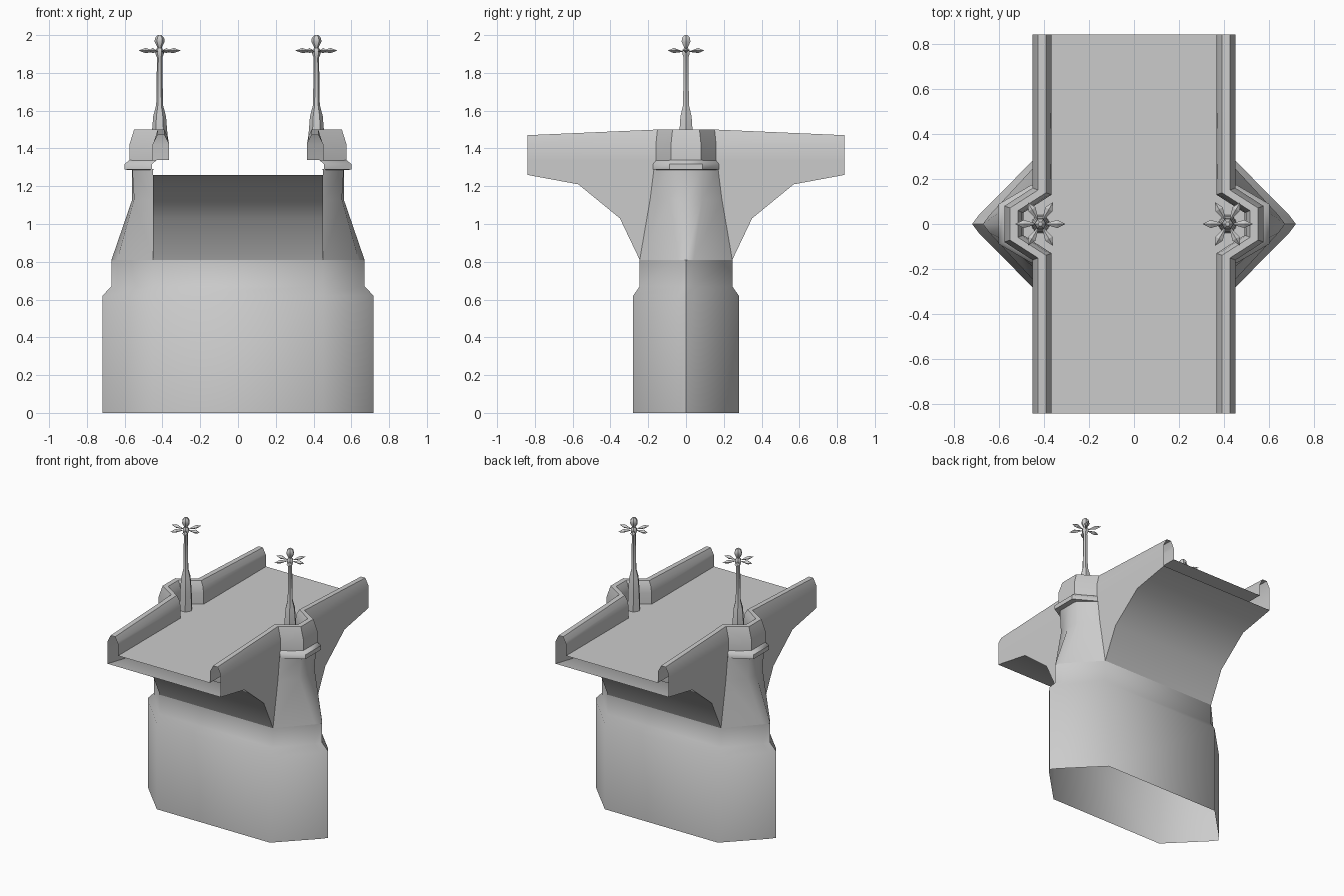
import bpy, bmesh
from math import cos, sin, pi, radians

if "Cube" in bpy.data.objects:
    bpy.data.objects.remove(bpy.data.objects["Cube"])


def make(name, verts, faces, angle=40):
    me = bpy.data.meshes.new(name)
    me.from_pydata(verts, [], faces)
    bm = bmesh.new()
    bm.from_mesh(me)
    bmesh.ops.recalc_face_normals(bm, faces=bm.faces)
    bm.to_mesh(me)
    bm.free()
    ob = bpy.data.objects.new(name, me)
    bpy.context.collection.objects.link(ob)
    bpy.ops.object.select_all(action='DESELECT')
    ob.select_set(True)
    bpy.context.view_layer.objects.active = ob
    if angle:
        bpy.ops.object.shade_smooth_by_angle(angle=radians(angle))
    return ob


def loft(name, rows, closed=False, angle=40, caps=False):
    n = len(rows[0])
    verts = [p for r in rows for p in r]
    faces = []
    for i in range(len(rows) - 1):
        for j in range(n if closed else n - 1):
            k = (j + 1) % n
            faces.append((i*n + j, i*n + k, (i+1)*n + k, (i+1)*n + j))
    if caps:
        faces += [tuple(range(n)), tuple(range(len(verts) - n, len(verts)))]
    return make(name, verts, faces, angle)


# Pier shaft with pointed ends
def pier_ring(z, w, tip):
    half = [(.45, -w), (tip - .03, -.04), (tip, 0), (tip - .03, .04), (.45, w)]
    return [(x, y, z) for x, y in half] + [(-x, -y, z) for x, y in half]


loft("pier_shaft", [pier_ring(0, .28, .718), pier_ring(.62, .28, .718),
                    pier_ring(.67, .245, .67), pier_ring(.81, .245, .67)],
     closed=True, angle=55)

# Curved undersides of the span
arch = [(.245, .81), (.35, 1.03), (.57, 1.21), (.84, 1.26)]
for d, side in ((-1, "front"), (1, "back")):
    loft("arch_" + side, [[(-.45, d*y, z), (.45, d*y, z)] for y, z in arch], angle=50)

# Flat road deck, widened into the lamp bays
q = [(.365, -.84), (.365, -.13), (.49, -.05), (.49, .05), (.365, .13), (.365, .84)]
loft("road_deck", [[(-x, y, 1.34), (0, y, 1.34), (x, y, 1.34)] for x, y in q])

STATIONS = [(-.84, 0), (-.13, 0), (-.05, .125), (.05, .125), (.13, 0), (.84, 0)]
PARAPET = [(.45, 1.335), (.45, 1.42), (.425, 1.50), (.39, 1.50),
           (.372, 1.465), (.365, 1.42), (.365, 1.34)]
LEDGE = [(.44, 1.285), (.475, 1.288), (.475, 1.318), (.45, 1.338)]


def sweep(name, s, stations, profile):
    # Follow the bay outline with widened bends on the outer side
    rows = []
    for y, o in stations:
        row = []
        for x, z in profile:
            end = abs(y) > .5
            yy = y if end else y + (1 if y > 0 else -1) * (x - .365) * .35
            row.append((s*(x + o), yy, z - (.03 if end and z > 1.45 else 0)))
        rows.append(row)
    return loft(name, rows, angle=50)


def lathe(name, cx, prof, n=6):
    rows = [[(cx + r*cos(2*pi*i/n), r*sin(2*pi*i/n), z) for i in range(n)] for r, z in prof]
    return loft(name, rows, closed=True, angle=40, caps=True)


for s, side in ((-1, "left"), (1, "right")):
    # Spandrel walls either side of the pier nose
    for d, end in ((-1, "front"), (1, "back")):
        outline = arch + [(.84, 1.34), (.16, 1.34), (.17, 1.285), (.19, 1.13)]
        make(f"spandrel_{side}_{end}", [(s*.45, d*y, z) for y, z in outline],
             [tuple(range(len(outline)))])
    # Upper pier nose tapering to the lamp bay
    levels = [(.81, .245, .64, .04, .67), (1.13, .19, .55, .085, .56),
              (1.29, .17, .56, .085, .56)]
    loft("pier_nose_" + side,
         [[(s*.45, -w, z), (s*a, -b, z), (s*t, 0, z), (s*a, b, z), (s*.45, w, z)]
          for z, w, a, b, t in levels], angle=55)
    # Parapet and the moulding below its bay
    sweep("parapet_" + side, s, STATIONS, PARAPET)
    sweep("bay_ledge_" + side, s, [(-.135, -.02)] + STATIONS[2:4] + [(.135, -.02)], LEDGE)

    # Lamp pedestal, post and finial
    cx = s * .415
    lathe("lamp_post_" + side, cx,
          [(.045, 1.34), (.042, 1.47), (.034, 1.57), (.018, 1.63), (.014, 1.88),
           (.022, 1.90), (.022, 1.92), (.010, 1.935)])
    lathe("lamp_finial_" + side, cx,
          [(.009, 1.925), (.014, 1.94), (.027, 1.965), (.024, 1.985), (.010, 2.0)])
    # Six pointed petals
    verts, faces = [], []
    petal = [(.012, 0, 1.912), (.075, -.018, 1.92), (.075, 0, 1.932),
             (.075, .018, 1.92), (.075, 0, 1.905), (.112, 0, 1.918)]
    for k in range(6):
        c, t, b = cos(k*pi/3), sin(k*pi/3), len(verts)
        verts += [(cx + c*x - t*y, t*x + c*y, z) for x, y, z in petal]
        for i in range(4):
            e, f = b + 1 + i, b + 1 + (i + 1) % 4
            faces += [(b, e, f), (b + 5, f, e)]
    make("lamp_petals_" + side, verts, faces, angle=0)
